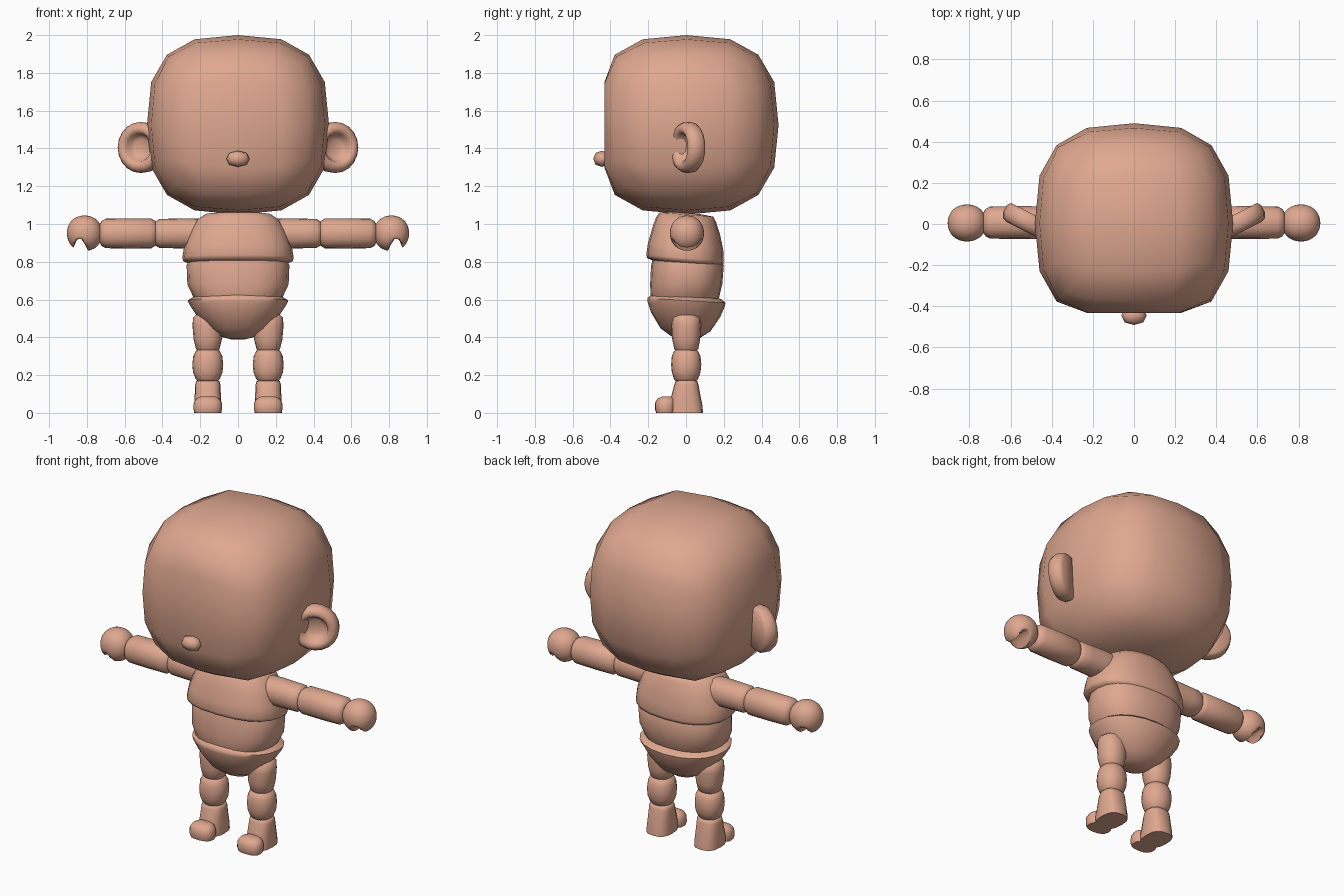
import bpy, bmesh, math
from mathutils import Matrix, Vector

old = bpy.data.objects.get("Cube")
if old:
    bpy.data.objects.remove(old, do_unlink=True)

skin = bpy.data.materials.new("warm skin")
skin.use_nodes = True
COLOUR = (0.74, 0.39, 0.28, 1)
skin.diffuse_color = COLOUR
skin.node_tree.nodes["Principled BSDF"].inputs["Base Color"].default_value = COLOUR


def finish(name, bm, mirrored=False, angle=50):
    """Turn a bmesh into a smooth, coloured object, optionally mirrored in x."""
    bmesh.ops.recalc_face_normals(bm, faces=bm.faces)
    mesh = bpy.data.meshes.new(name)
    bm.to_mesh(mesh)
    bm.free()
    mesh.materials.append(skin)
    obj = bpy.data.objects.new(name, mesh)
    bpy.context.collection.objects.link(obj)
    bpy.ops.object.select_all(action="DESELECT")
    obj.select_set(True)
    bpy.context.view_layer.objects.active = obj
    bpy.ops.object.shade_smooth_by_angle(angle=math.radians(angle))
    if mirrored:
        obj.modifiers.new("Mirror", "MIRROR")
    return obj


def rounded_box(centre, radii, cuts, power):
    """Subdivided cube pushed out to a superellipsoid."""
    bm = bmesh.new()
    bmesh.ops.create_cube(bm, size=2)
    bmesh.ops.subdivide_edges(bm, edges=bm.edges[:], cuts=cuts, use_grid_fill=True)
    for v in bm.verts:
        k = sum(abs(c) ** power for c in v.co) ** (-1 / power)
        v.co = Vector(c + r * u * k for c, r, u in zip(centre, radii, v.co))
    return bm


def loft(rings, centre_x=0, power=2.0, sides=16, tilt=0.0):
    """Stack superellipse rings given as (z, half width, front y, back y)."""
    bm = bmesh.new()
    loops = []
    for z, rx, front, back in rings:
        loop = []
        for i in range(sides):
            a = math.tau * i / sides
            c, s = math.cos(a), math.sin(a)
            x = math.copysign(abs(c) ** (2 / power), c) * rx
            y = math.copysign(abs(s) ** (2 / power), s) * (back - front) / 2
            y += (front + back) / 2
            loop.append(bm.verts.new((centre_x + x, y, z + tilt * y)))
        loops.append(loop)
    for low, high in zip(loops, loops[1:]):
        for i in range(sides):
            j = (i + 1) % sides
            bm.faces.new((low[i], low[j], high[j], high[i]))
    bm.faces.new(loops[0])
    bm.faces.new(loops[-1])
    return bm


# Head: rounded block with a flattened face
bm = rounded_box((0, 0.003, 1.525), (0.482, 0.487, 0.475), 3, 2.8)
for v in bm.verts:
    v.co.y = max(v.co.y, -0.432)
finish("head", bm, angle=60)

# Nose
finish("nose", rounded_box((0, -0.445, 1.345), (0.062, 0.046, 0.043), 1, 2.2), angle=60)

# Ears: dished discs turned towards the front
bm = bmesh.new()
profile = [(0, -0.01), (0.045, -0.01), (0.066, 0.005), (0.075, 0.035), (0.095, 0.05),
           (0.12, 0.042), (0.135, 0.015), (0.133, -0.025), (0.12, -0.042), (0, -0.042)]
verts = [bm.verts.new((r, 0, h)) for r, h in profile]
edges = [bm.edges.new(pair) for pair in zip(verts, verts[1:])]
bmesh.ops.spin(bm, geom=verts + edges, cent=(0, 0, 0), axis=(0, 0, 1),
               angle=math.tau, steps=20)
bmesh.ops.remove_doubles(bm, verts=bm.verts, dist=0.0005)
turn = Matrix.Rotation(math.radians(27), 4, "Z") @ Matrix.Rotation(math.radians(90), 4, "X")
bmesh.ops.transform(bm, matrix=Matrix.Translation((0.51, 0.01, 1.405)) @ turn, verts=bm.verts)
finish("ear", bm, mirrored=True, angle=60)

# Torso in three overlapping sections
finish("chest", loft([
    (0.79, 0.25, -0.17, 0.17), (0.803, 0.29, -0.205, 0.197), (0.82, 0.295, -0.21, 0.2),
    (0.88, 0.285, -0.202, 0.197), (0.96, 0.255, -0.18, 0.18), (1.02, 0.22, -0.16, 0.16),
    (1.05, 0.175, -0.14, 0.145), (1.058, 0.1, -0.08, 0.08)],
    power=2.4, sides=20, tilt=-0.08), angle=60)
finish("waist", loft([
    (0.57, 0.2, -0.17, 0.15), (0.61, 0.235, -0.187, 0.175), (0.68, 0.268, -0.19, 0.192),
    (0.78, 0.272, -0.185, 0.2), (0.84, 0.25, -0.17, 0.17)],
    power=2.4, sides=20), angle=60)
finish("pelvis", loft([
    (0.39, 0.04, -0.04, 0.04), (0.402, 0.085, -0.08, 0.075), (0.44, 0.15, -0.135, 0.13),
    (0.52, 0.222, -0.185, 0.182), (0.575, 0.258, -0.203, 0.205), (0.595, 0.266, -0.205, 0.21),
    (0.615, 0.235, -0.185, 0.185)],
    power=2.2, sides=20, tilt=-0.06), angle=60)


# Arms: lofted upwards, then laid along x
def arm_part(name, rings):
    bm = loft([(x, r, -r, r) for x, r in rings], power=2.2)
    for v in bm.verts:
        x, y, z = v.co
        v.co = (z, y + 0.007, 0.95 - x)
    finish(name, bm, mirrored=True, angle=60)


arm_part("upper_arm", [(0.14, 0.07), (0.2, 0.078), (0.275, 0.08), (0.36, 0.078),
                       (0.415, 0.077), (0.435, 0.065), (0.445, 0.045)])
arm_part("forearm", [(0.425, 0.045), (0.437, 0.065), (0.46, 0.079), (0.58, 0.08),
                     (0.7, 0.078), (0.722, 0.066), (0.735, 0.045)])

# Hands: balls with a notch between thumb and fingers
bm = rounded_box((0.812, 0.005, 0.951), (0.094, 0.09, 0.094), 9, 2.1)
for v in bm.verts:
    v.co.z = max(v.co.z, 0.922 - 0.1 * ((v.co.x - 0.838) / 0.036) ** 4)
finish("hand", bm, mirrored=True, angle=60)


# Legs
def leg_part(name, rings, power=2.2):
    finish(name, loft(rings, centre_x=0.16, power=power), mirrored=True, angle=55)


leg_part("thigh", [(0.325, 0.05, -0.05, 0.05), (0.338, 0.062, -0.062, 0.065),
                   (0.39, 0.075, -0.073, 0.075), (0.46, 0.081, -0.077, 0.08),
                   (0.505, 0.078, -0.072, 0.077), (0.525, 0.055, -0.05, 0.055)])
leg_part("shin", [(0.165, 0.05, -0.05, 0.05), (0.18, 0.064, -0.064, 0.064),
                  (0.215, 0.078, -0.075, 0.077), (0.255, 0.082, -0.079, 0.081),
                  (0.3, 0.077, -0.075, 0.077), (0.328, 0.064, -0.064, 0.064),
                  (0.337, 0.045, -0.045, 0.045)])
leg_part("foot", [(0, 0.073, -0.09, 0.09), (0.04, 0.072, -0.09, 0.087),
                  (0.1, 0.069, -0.075, 0.075), (0.15, 0.067, -0.062, 0.066),
                  (0.168, 0.062, -0.055, 0.06), (0.174, 0.045, -0.04, 0.045)], power=2.7)
leg_part("toes", [(0, 0.07, -0.158, -0.06), (0.02, 0.076, -0.165, -0.055),
                  (0.055, 0.074, -0.163, -0.055), (0.075, 0.062, -0.15, -0.06),
                  (0.086, 0.04, -0.13, -0.075)], power=2.5)
